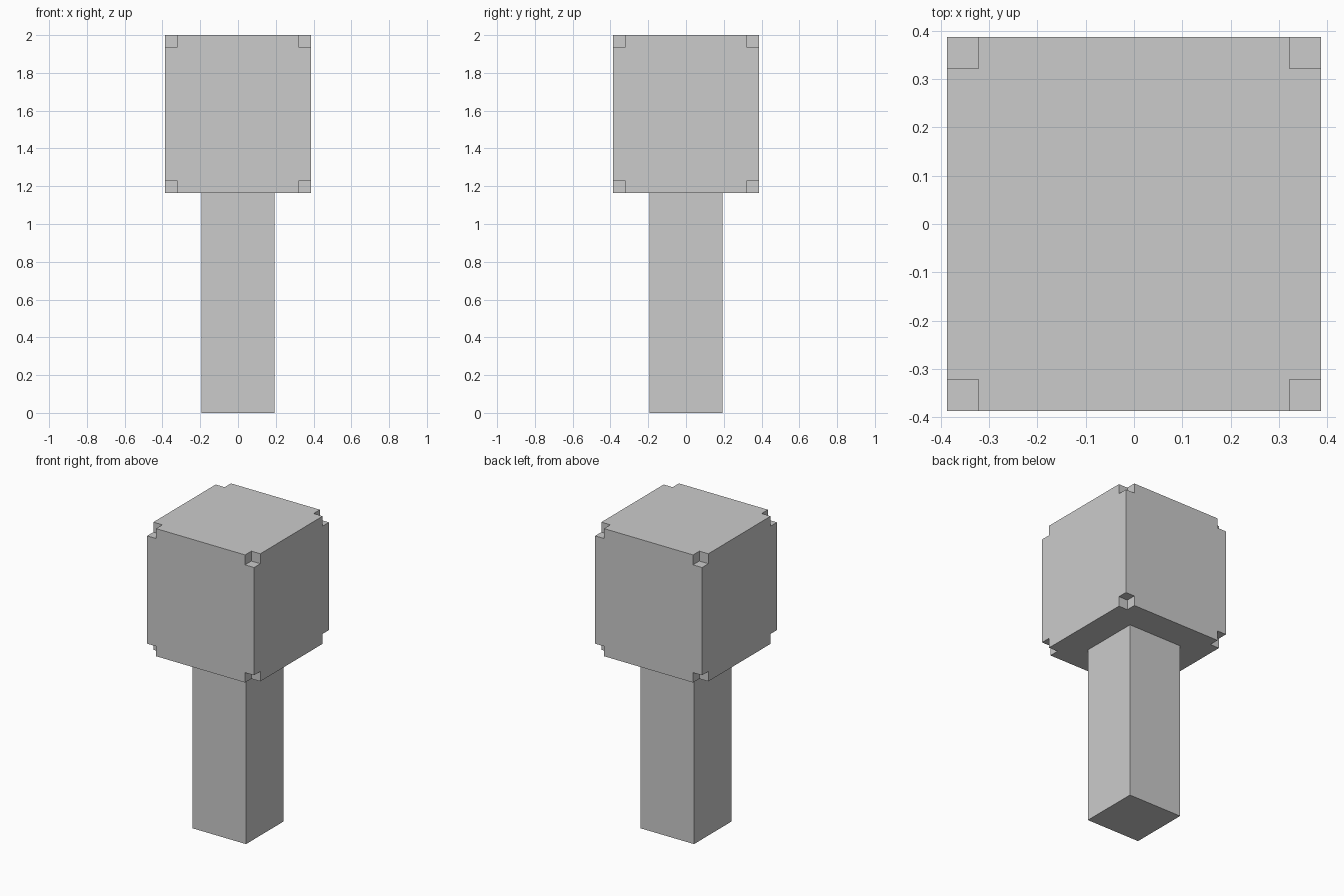
import bpy
import bmesh
from itertools import product
from mathutils import Matrix, Vector

if "Cube" in bpy.data.objects:
    bpy.data.objects.remove(bpy.data.objects["Cube"])

HALF = 0.387       # half width of the head
STEM = 0.194       # half width of the stem
LOW, TOP = 1.165, 2.0
NOTCH = 0.065


def add_box(bm, centre, size):
    bmesh.ops.create_cube(bm, size=1.0, matrix=Matrix.LocRotScale(
        Vector(centre), None, Vector(size)))


def make_object(name, boxes):
    bm = bmesh.new()
    for centre, size in boxes:
        add_box(bm, centre, size)
    mesh = bpy.data.meshes.new(name)
    bm.to_mesh(mesh)
    bm.free()
    obj = bpy.data.objects.new(name, mesh)
    bpy.context.collection.objects.link(obj)
    return obj


# Square stem
make_object("stem", [((0, 0, LOW / 2), (2 * STEM, 2 * STEM, LOW))])

# Block head
head = make_object("head", [((0, 0, (LOW + TOP) / 2),
                             (2 * HALF, 2 * HALF, TOP - LOW))])

# Small cubes that notch all eight corners of the head
corners = product((-HALF, HALF), (-HALF, HALF), (LOW, TOP))
cutter = make_object("corner_cutter", [(c, (2 * NOTCH,) * 3) for c in corners])
cutter.hide_render = True

cut = head.modifiers.new("corner_notches", 'BOOLEAN')
cut.operation = 'DIFFERENCE'
cut.solver = 'EXACT'
cut.object = cutter
bpy.context.view_layer.objects.active = head
bpy.ops.object.modifier_apply(modifier=cut.name)
bpy.data.objects.remove(cutter)
